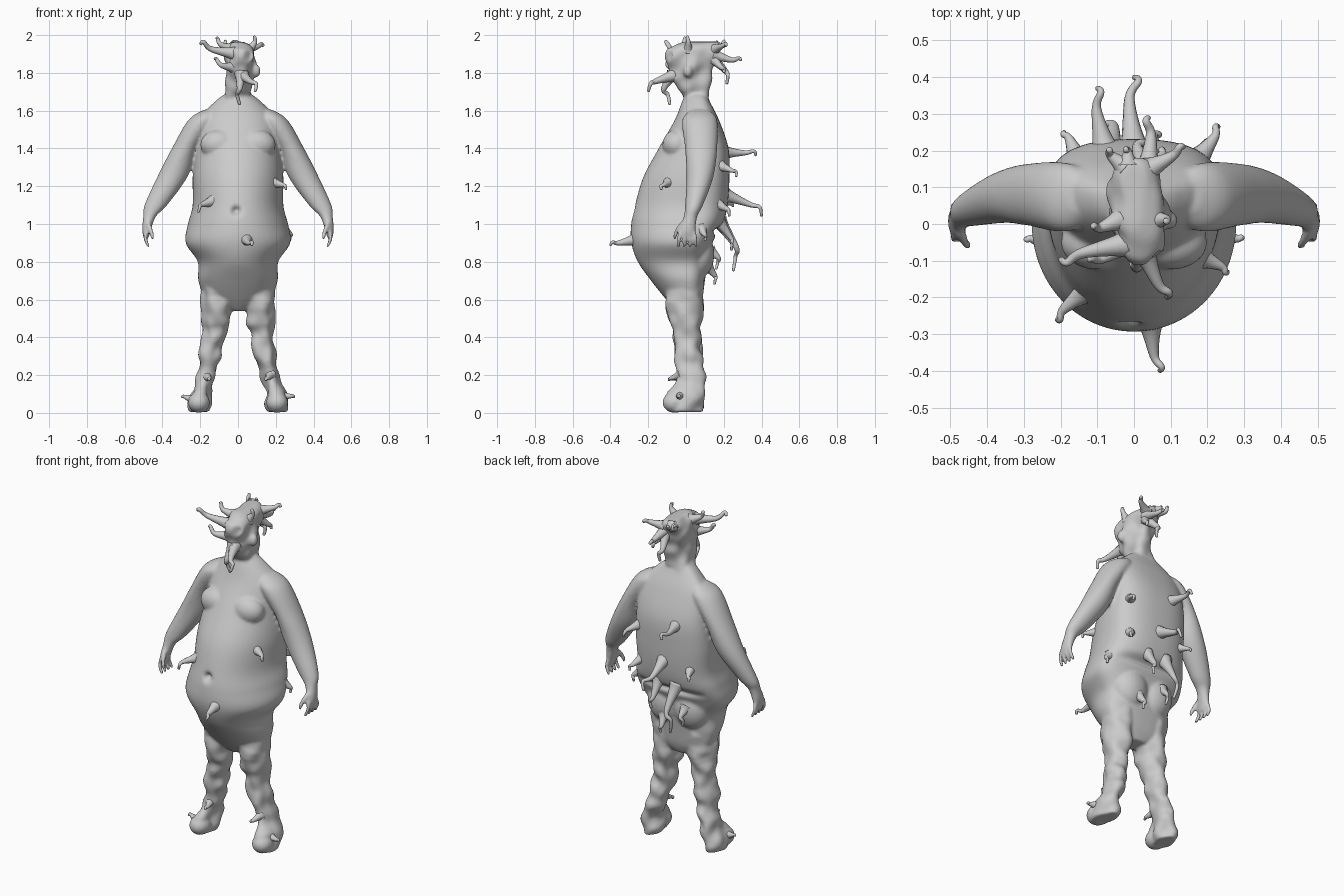
import bpy, bmesh, math
from mathutils import Vector, noise

if "Cube" in bpy.data.objects:
    bpy.data.objects.remove(bpy.data.objects["Cube"])


def catmull(rows, steps):
    """Smoothly interpolate a list of equal-length number tuples."""
    out = []
    for i in range(len(rows) - 1):
        p = [rows[max(0, min(len(rows) - 1, i + k))] for k in (-1, 0, 1, 2)]
        for s in range(steps):
            t = s / steps
            out.append([0.5 * (2 * b + (c - a) * t + (2 * a - 5 * b + 4 * c - d) * t * t
                               + (3 * b - a - 3 * c + d) * t ** 3) for a, b, c, d in zip(*p)])
    return out + [list(rows[-1])]


def link(name, bm):
    """Store a bmesh as a smooth-shaded object."""
    me = bpy.data.meshes.new(name)
    bm.to_mesh(me)
    bm.free()
    me.shade_smooth()
    ob = bpy.data.objects.new(name, me)
    bpy.context.collection.objects.link(ob)
    return ob


def skin(name, rings):
    """Bridge rings of points into a closed mesh."""
    bm = bmesh.new()
    vr = [[bm.verts.new(p) for p in r] for r in rings]
    n = len(vr[0])
    for a, b in zip(vr, vr[1:]):
        for i in range(n):
            bm.faces.new((a[i], a[(i + 1) % n], b[(i + 1) % n], b[i]))
    bm.faces.new(vr[0])
    bm.faces.new(vr[-1])
    bmesh.ops.recalc_face_normals(bm, faces=bm.faces)
    return link(name, bm)


def loft(name, rows, front=2.0, back=2.0, side=1, lumps=0.0, widest=0.5, seg=48):
    """Horizontal sections: z, centre x, half width, front y, back y."""
    rings = []
    for z, cx, rx, yf, yb in catmull(rows, 7):
        ring = []
        yc = yf + (yb - yf) * widest
        for i in range(seg):
            a = 2 * math.pi * i / seg
            c, s = math.cos(a), math.sin(a)
            e = 2 / (back if s > 0 else front)
            x = cx + rx * math.copysign(abs(c) ** e, c)
            y = yc + (yb - yc if s > 0 else yc - yf) * math.copysign(abs(s) ** e, s)
            p = Vector((side * x, y, z))
            k = lumps * noise.noise(p * 13)
            ring.append(p + Vector((side * c * k, s * k, 0)))
        rings.append(ring)
    return skin(name, rings)


def tendril(name, pts, r0, r1, flare=1.0, seg=12):
    """Tapered round sweep along a smooth path, widened at its root."""
    path = [Vector(p) for p in catmull(pts, 8)]
    rings = []
    for i, p in enumerate(path):
        t = i / (len(path) - 1)
        q = (path[min(i + 1, len(path) - 1)] - path[max(i - 1, 0)]).to_track_quat('Z', 'Y')
        r = (r0 + (r1 - r0) * t) * (1 + flare * max(0, 1 - t / 0.45) ** 2)
        if i == len(path) - 1:
            r *= 0.5
        rings.append([p + q @ Vector((r * math.cos(2 * math.pi * k / seg),
                                      r * math.sin(2 * math.pi * k / seg), 0)) for k in range(seg)])
    return skin(name, rings)


def ball(name, loc, size):
    bm = bmesh.new()
    bmesh.ops.create_uvsphere(bm, u_segments=24, v_segments=14, radius=1)
    for v in bm.verts:
        v.co = Vector(loc) + Vector(a * b for a, b in zip(v.co, size))
    return link(name, bm)


# Torso with hanging belly, and the head on its neck
parts = [loft("body", [
    (.54, 0, .05, -.05, .06), (.60, 0, .165, -.105, .085), (.70, 0, .21, -.185, .10),
    (.80, 0, .213, -.255, .115), (.90, 0, .277, -.29, .14), (1.0, 0, .265, -.29, .195),
    (1.1, 0, .24, -.27, .22), (1.25, 0, .24, -.225, .23), (1.4, 0, .225, -.145, .225),
    (1.55, 0, .205, -.06, .175), (1.65, 0, .12, -.02, .125), (1.70, 0, .05, 0, .10)],
    2.05, 2.5, widest=.68, seg=64)]
parts.append(loft("head", [
    (1.6, 0, .10, -.01, .13), (1.69, 0, .07, -.025, .11), (1.79, .01, .07, -.085, .125),
    (1.90, .01, .077, -.105, .165), (1.94, .005, .065, -.07, .17), (1.965, 0, .03, 0, .15)],
    2.2, 2.6, lumps=.03))
parts.append(ball("ear", (.095, .01, 1.81), (.025, .025, .035)))

# Mirrored limbs
for s in (-1, 1):
    parts.append(ball("breast", (s * .10, -.05, 1.42), (.10, .075, .08)))
    parts.append(ball("buttock", (s * .085, .06, .84), (.11, .09, .13)))
    parts.append(loft("arm", [
        (1.605, .15, .03, .03, .12), (1.55, .185, .078, -.02, .165), (1.4, .28, .07, -.005, .165),
        (1.25, .347, .08, .003, .145), (1.1, .435, .06, -.005, .09), (1.04, .468, .034, -.012, .06),
        (.97, .484, .023, -.035, .05), (.93, .486, .015, -.03, .035)], side=s))
    for i in range(4):
        y = -.03 + .023 * i
        parts.append(tendril("finger", [(s * .486, y, .96), (s * .49, y * 1.3, .92),
                                        (s * .47, y * 1.4, .875)], .013, .009, 0))
    parts.append(tendril("thumb", [(s * .475, -.02, 1), (s * .46, -.05, .96),
                                   (s * .45, -.062, .92)], .015, .01, 0))
    parts.append(loft("leg", [
        (.70, .11, .085, -.11, .09), (.5, .113, .074, -.095, .085), (.42, .125, .058, -.075, .08),
        (.29, .148, .06, -.06, .09), (.19, .173, .042, -.045, .098), (.10, .20, .055, -.09, .10),
        (.05, .205, .06, -.10, .095), (.005, .205, .045, -.085, .08)], side=s, lumps=.025))
    parts.append(ball("toes", (s * .207, -.06, .055), (.058, .065, .055)))

# Fuse the body parts into one skin
bpy.ops.object.select_all(action='DESELECT')
for p in parts:
    p.select_set(True)
body = parts[0]
bpy.context.view_layer.objects.active = body
bpy.ops.object.join()
rm = body.modifiers.new("fuse", 'REMESH')
rm.mode, rm.voxel_size, rm.use_smooth_shade = 'VOXEL', 0.008, True
sm = body.modifiers.new("soften", 'SMOOTH')
sm.factor, sm.iterations = 0.5, 8
for m in ("fuse", "soften"):
    bpy.ops.object.modifier_apply(modifier=m)

# Navel, eye sockets and the crease across the lower back
for c in ((-.01, -.28, 1.07), (.055, -.09, 1.89), (-.04, -.09, 1.88)):
    for v in body.data.vertices:
        v.co.y += .03 * math.exp(-((v.co - Vector(c)).length / .023) ** 2)
for v in body.data.vertices:
    if v.co.y > .08:
        fade = max(0, 1 - (v.co.x / .23) ** 2) * min(1, (v.co.y - .08) / .05)
        v.co.y -= .03 * fade * math.exp(-((v.co.z - .965) / .022) ** 2)
bpy.context.view_layer.update()


def grow(name, tips, size, flare):
    """Each tip (x, y, z, root height) grows out of the nearest skin and hooks over."""
    for i, (x, y, z, root_z) in enumerate(tips):
        tip = Vector((x, y, z))
        _, root, normal, _ = body.closest_point_on_mesh(Vector((x, y, root_z)))
        reach = (tip - root).length
        across = normal.cross(Vector((0, 0, 1))) * reach * .06 * (-1) ** i
        lift = Vector((0, 0, reach * .16 + abs(z - root_z) * .1))
        mid = root.lerp(tip, .42) + normal * reach * .2 + across
        hook = root.lerp(tip, .82) + normal * reach * .1 + lift * .7 - across
        r = size * (.75 + min(reach, .25))
        tendril(f"{name}_{i + 1}", [root - normal * .02, mid, hook, tip], r, r * .45, flare)


# Horns and feelers on the head
grow("head_feeler", [
    (-.20, -.095, 1.95, 1.92), (-.07, .20, 1.965, 1.93), (-.02, .205, 1.95, 1.94),
    (-.11, -.01, 1.98, 1.93), (.135, .21, 1.94, 1.96), (.085, .01, 1.985, 1.94),
    (.04, .29, 1.865, 1.865), (.02, .215, 1.74, 1.86), (.08, .20, 1.80, 1.84),
    (.01, -.085, 1.63, 1.79), (.09, -.20, 1.70, 1.79), (-.12, -.10, 1.87, 1.81)], .018, 1.3)

# Tendrils growing from belly and back
grow("body_tendril", [
    (-.21, -.26, 1.06, 1.14), (.255, -.13, 1.18, 1.23), (.07, -.40, .885, .90),
    (-.10, .37, 1.36, 1.40), (.23, .265, 1.25, 1.31), (0, .40, 1.04, 1.14),
    (-.07, .25, .75, .98), (.06, .24, .86, .97), (-.19, .25, 1.09, 1.12),
    (.21, .23, 1.04, 1.10), (-.09, .16, .76, .86), (.06, .15, .68, .76),
    (.275, .10, .91, .97)], .016, 1.8)

# Spurs on shins and feet
grow("leg_spur", [(s * x, y, z, z + .02) for s in (-1, 1)
                  for x, y, z in ((.295, -.04, .08), (.15, -.09, .17))], .016, 1.5)
